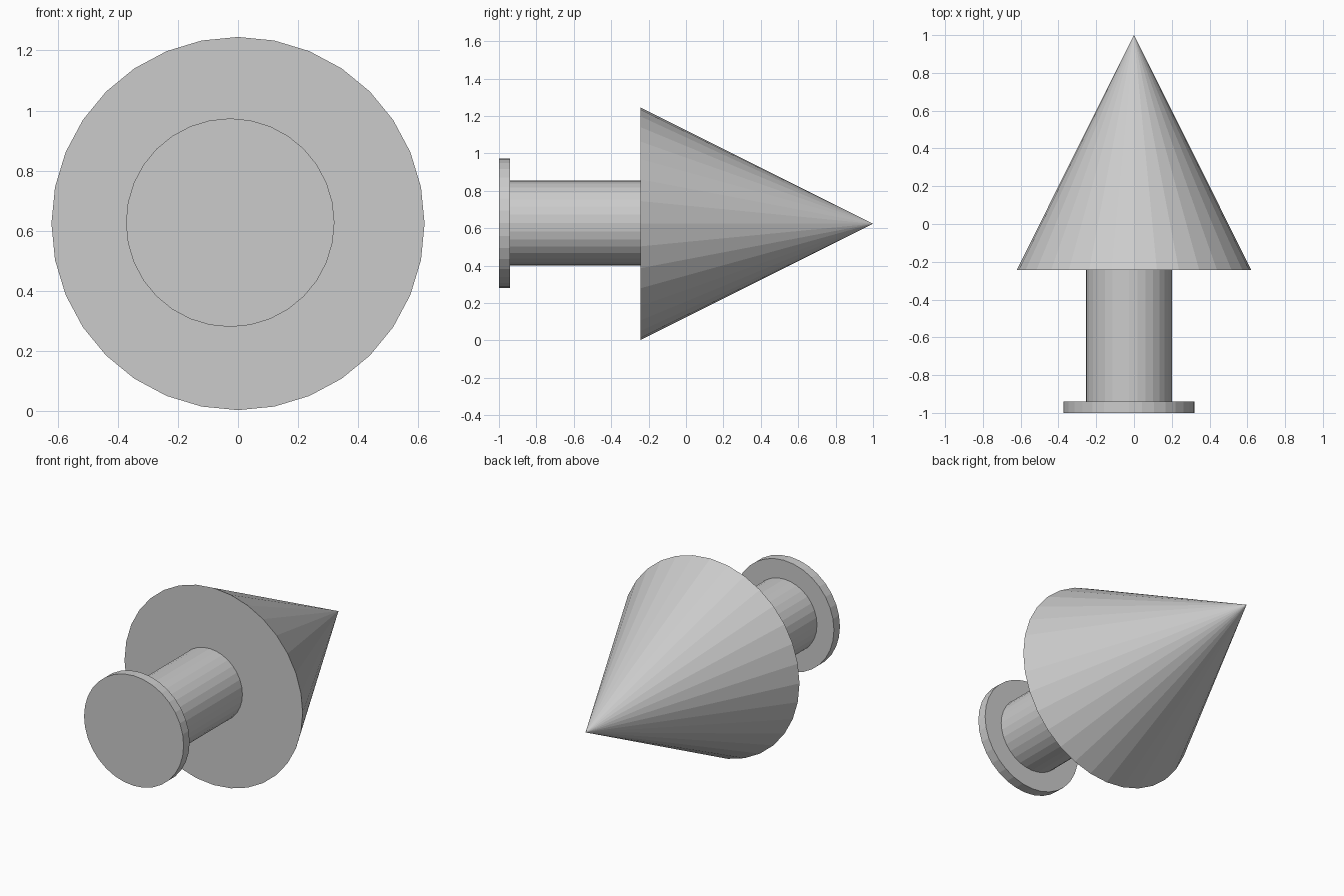
import bpy
import math

if "Cube" in bpy.data.objects:
    bpy.data.objects.remove(bpy.data.objects["Cube"])


def turned_part(name, x, z, y_front, y_back, r_front, r_back):
    """Flat-shaded 32-sided cone or cylinder lying along the y axis."""
    bpy.ops.mesh.primitive_cone_add(
        vertices=32, radius1=r_front, radius2=r_back, depth=y_back - y_front,
        location=(x, (y_front + y_back) / 2, z),
        rotation=(-math.pi / 2, 0, 0))
    part = bpy.context.object
    part.name = name
    return part


# Pointed head, tip facing the back
turned_part("cone_head", 0.0, 0.624, -0.243, 1.0, 0.621, 0.0)

# Shaft, slightly off centre, seated just inside the head
turned_part("shaft", -0.027, 0.628, -0.945, -0.235, 0.228, 0.228)

# Thin disc at the front end of the shaft
turned_part("end_disc", -0.026, 0.627, -1.0, -0.94, 0.347, 0.347)
